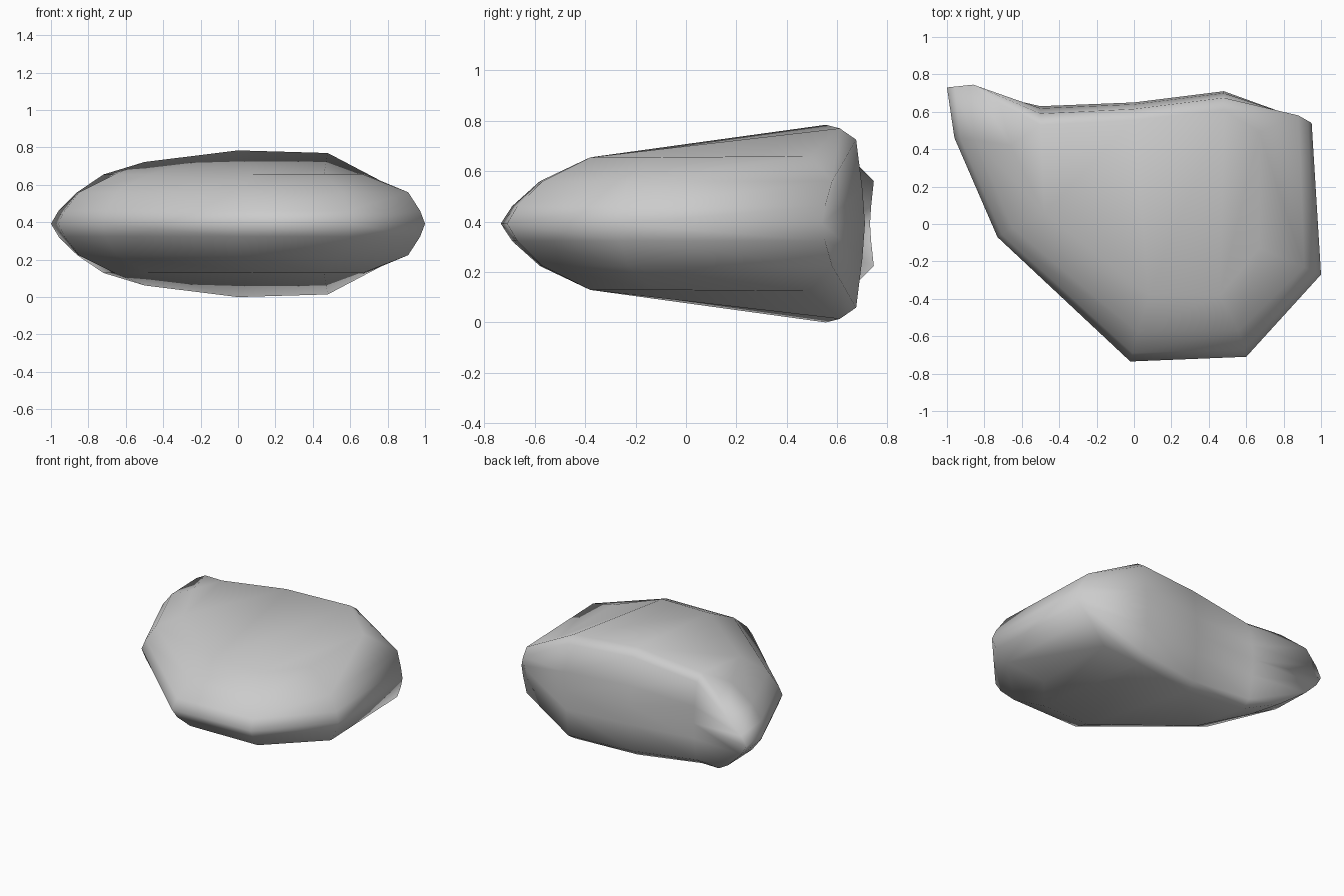
import bpy, bmesh
from mathutils import Vector

if "Cube" in bpy.data.objects:
    bpy.data.objects.remove(bpy.data.objects["Cube"])

MID = 0.392  # height of the symmetry plane

# Each rib: rim (x, y), flank (x, y, z), shoulder (x, y, z), going round the plan
RIBS = [
    ((-0.73, -0.07), (-0.65, -0.02, 0.56), (-0.48, 0.06, 0.655)),   # 0 left front
    ((-0.02, -0.735), (0.02, -0.58, 0.56), (0.08, -0.38, 0.655)),   # 1 front left
    ((0.60, -0.71), (0.56, -0.57, 0.56), (0.46, -0.38, 0.655)),     # 2 front right
    ((1.00, -0.27), (0.91, -0.23, 0.56), (0.67, -0.13, 0.655)),     # 3 right front
    ((0.95, 0.54), (0.88, 0.58, 0.56), (0.67, 0.49, 0.66)),         # 4 right back
    ((0.48, 0.71), (0.48, 0.675, 0.725), (0.48, 0.61, 0.77)),       # 5 back right
    ((0.00, 0.65), (0.00, 0.615, 0.735), (0.00, 0.555, 0.784)),     # 6 back middle
    ((-0.50, 0.63), (-0.50, 0.59, 0.675), (-0.50, 0.53, 0.722)),    # 7 back left
    ((-1.00, 0.73), (-0.86, 0.745, 0.56), (-0.72, 0.65, 0.655)),    # 8 pointed corner
    ((-0.96, 0.46), (-0.85, 0.45, 0.56), (-0.66, 0.42, 0.655)),     # 9 left back
]

# Upper half of the stone
bm = bmesh.new()
columns = []
for rim, flank, shoulder in RIBS:
    r = Vector((*rim, MID))
    f, s = Vector(flank), Vector(shoulder)
    lip = r.lerp(f, 0.29)
    lip.z = r.z + (f.z - r.z) * 0.41
    columns.append([bm.verts.new(p - Vector((0, 0, MID))) for p in (r, lip, f, s)])

# Side bands
n = len(columns)
for i in range(n):
    a, b = columns[i], columns[(i + 1) % n]
    for k in range(3):
        bm.faces.new((a[k], b[k], b[k + 1], a[k + 1]))

# Sloping top facets
for facet in ((1, 2, 5, 6), (2, 3, 4, 5), (0, 1, 6, 7), (9, 0, 7), (8, 9, 7)):
    bm.faces.new([columns[i][3] for i in facet])

bmesh.ops.recalc_face_normals(bm, faces=bm.faces)
if sum(f.normal.z for f in bm.faces) < 0:
    bmesh.ops.reverse_faces(bm, faces=bm.faces)
for face in bm.faces:
    face.smooth = True

mesh = bpy.data.meshes.new("stone")
bm.to_mesh(mesh)
bm.free()
stone = bpy.data.objects.new("stone", mesh)
stone.location.z = MID
bpy.context.collection.objects.link(stone)

# Matching lower half
mirror = stone.modifiers.new("lower_half", 'MIRROR')
mirror.use_axis = (False, False, True)
mirror.use_clip = True
mirror.merge_threshold = 0.0005
